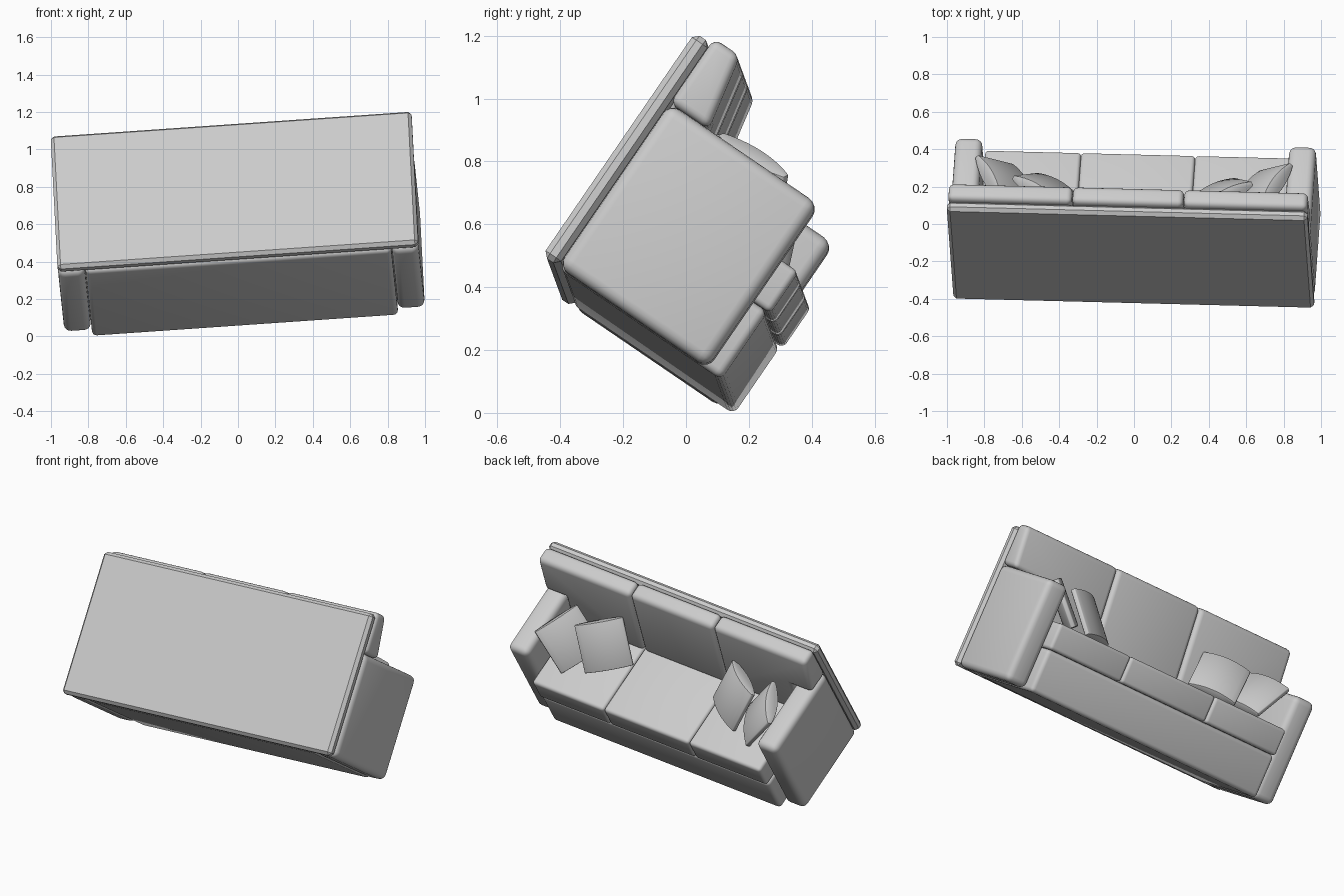
import bpy, bmesh, math
from mathutils import Matrix, Vector

if "Cube" in bpy.data.objects:
    bpy.data.objects.remove(bpy.data.objects["Cube"], do_unlink=True)

# Single fabric colour
fabric = bpy.data.materials.new("grey_fabric")
fabric.use_nodes = True
GREY = (0.6, 0.6, 0.6, 1)
fabric.diffuse_color = GREY
fabric.node_tree.nodes["Principled BSDF"].inputs["Base Color"].default_value = GREY

# Tilted sofa frame: x along its length, y toward its seat front, z up its back
along = Vector((0.9973, -0.0255, 0.069)).normalized()
up = Vector((-0.047, 0.565, 0.824)).normalized()
out = up.cross(along).normalized()
up = along.cross(out)
FRAME = Matrix.Translation((-0.02, -0.19, 0.79)) @ Matrix((along, out, up)).transposed().to_4x4()


def finish(name, bm, bevel, segments, local=Matrix()):
    """Round the edges, then place the part in the sofa frame."""
    bmesh.ops.recalc_face_normals(bm, faces=bm.faces)
    if bevel:
        sharp = [e for e in bm.edges if e.calc_face_angle(0) > math.radians(40)]
        bmesh.ops.bevel(bm, geom=sharp, offset=bevel, segments=segments,
                        profile=0.5, affect='EDGES', clamp_overlap=True)
    mesh = bpy.data.meshes.new(name)
    bm.to_mesh(mesh)
    bm.free()
    mesh.materials.append(fabric)
    obj = bpy.data.objects.new(name, mesh)
    bpy.context.collection.objects.link(obj)
    obj.matrix_world = FRAME @ local
    bpy.ops.object.select_all(action='DESELECT')
    obj.select_set(True)
    bpy.context.view_layer.objects.active = obj
    bpy.ops.object.shade_smooth_by_angle(angle=math.radians(35))
    return obj


def prism(points, back, front):
    """Extrude an outline in x and z from back to front; front may vary with height."""
    bm = bmesh.new()
    a = [bm.verts.new((x, back, z)) for x, z in points]
    b = [bm.verts.new((x, front(z), z)) for x, z in points]
    bm.faces.new(a)
    bm.faces.new(b[::-1])
    n = len(points)
    for i in range(n):
        j = (i + 1) % n
        bm.faces.new((a[j], a[i], b[i], b[j]))
    return bm


def block(name, x, y, z, bevel, segments=4):
    outline = [(x[0], z[0]), (x[1], z[0]), (x[1], z[1]), (x[0], z[1])]
    return finish(name, prism(outline, y[0], lambda h: y[1]), bevel, segments)


# Back board and base
block("back_board", (-0.967, 0.967), (0, 0.06), (-0.43, 0.43), 0.018, 1)
block("base", (-0.82, 0.82), (0.06, 0.685), (-0.43, -0.168), 0.025)

# Seat cushions
for name, x0, x1 in (("right", -0.82, -0.306), ("middle", -0.306, 0.306), ("left", 0.306, 0.82)):
    block(name + "_seat_cushion", (x0, x1), (0.06, 0.695), (-0.168, -0.008), 0.02)


# Back cushions, thicker toward the seat; the outer ones reach over the arms
def cushion_front(z):
    return 0.16 + 0.2 * (0.45 - z)


block_outline = [(-0.297, -0.02), (0.297, -0.02), (0.297, 0.45), (-0.297, 0.45)]
finish("middle_back_cushion", prism(block_outline, 0.06, cushion_front), 0.028, 4)

for side, s in (("left", 1), ("right", -1)):
    outer = [(0.3, -0.02), (0.815, -0.02), (0.815, 0.2), (0.962, 0.2), (0.962, 0.45), (0.3, 0.45)]
    finish(side + "_back_cushion",
           prism([(s * x, z) for x, z in outer], 0.06, cushion_front), 0.028, 4)

    # Arms
    block(side + "_arm", sorted((s * 0.822, s * 0.967)), (0.06, 0.635), (-0.43, 0.2), 0.038)

    # Throw pillows: lens-shaped section, yawed to the middle and leaning back
    for label, px, py, yaw in (("inner", 0.468, 0.365, 33), ("outer", 0.69, 0.41, 62)):
        half, steps = 0.145, 10
        xs = [half * (2 * i / steps - 1) for i in range(steps + 1)]
        thick = [0.012 + 0.028 * (1 - (x / half) ** 2) for x in xs]
        rim = list(zip(xs, thick)) + [(x, -t) for x, t in zip(xs[::-1], thick[::-1])]
        bm = bmesh.new()
        base = bm.faces.new([bm.verts.new((x, y, -half)) for x, y in rim])
        top = bmesh.ops.extrude_face_region(bm, geom=[base])["geom"]
        bmesh.ops.translate(bm, vec=(0, 0, 2 * half),
                            verts=[v for v in top if isinstance(v, bmesh.types.BMVert)])
        pose = (Matrix.Translation((s * px, py, 0.115))
                @ Matrix.Rotation(math.radians(s * yaw), 4, 'Z')
                @ Matrix.Rotation(math.radians(43), 4, 'X'))
        finish(f"{side}_{label}_pillow", bm, 0.005, 2, pose)
